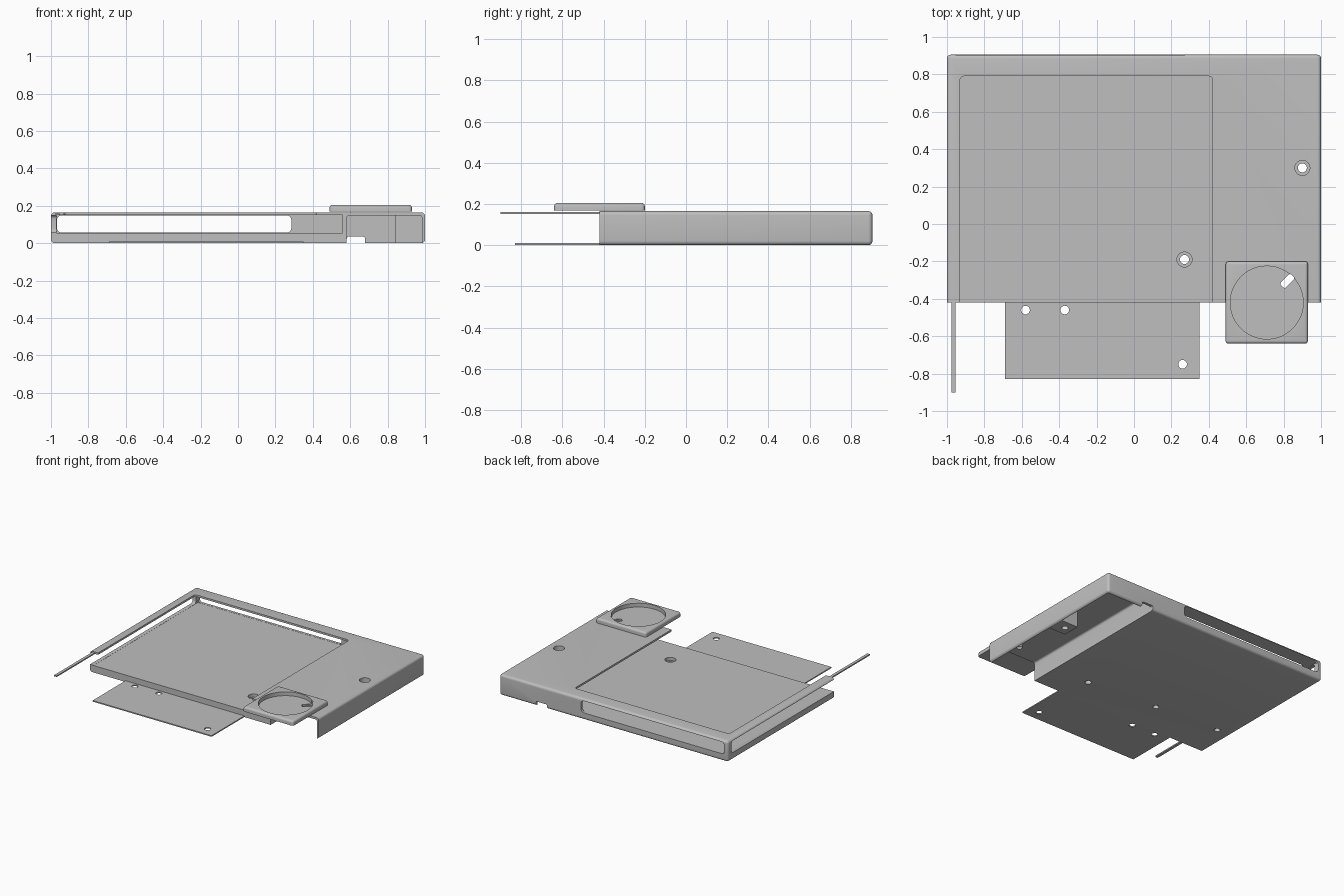
import bpy
import bmesh
import math
from mathutils import Matrix, Vector

cube = bpy.data.objects.get("Cube")
if cube:
    bpy.data.objects.remove(cube)

grey = bpy.data.materials.new("plain grey")
grey.use_nodes = True
grey.diffuse_color = (0.52, 0.52, 0.52, 1)
grey.node_tree.nodes["Principled BSDF"].inputs["Base Color"].default_value = grey.diffuse_color


def add_object(name, bm):
    mesh = bpy.data.meshes.new(name)
    bm.to_mesh(mesh)
    bm.free()
    mesh.materials.append(grey)
    obj = bpy.data.objects.new(name, mesh)
    bpy.context.collection.objects.link(obj)
    return obj


def box(name, x, y, z, radius=0, axes="xyz"):
    """Box from three ranges; edges running along the given axes are rounded."""
    bm = bmesh.new()
    bmesh.ops.create_cube(bm, size=1)
    for v in bm.verts:
        v.co = Vector([r[0] if c < 0 else r[1] for c, r in zip(v.co, (x, y, z))])
    if radius:
        chosen = []
        for e in bm.edges:
            d = e.verts[0].co - e.verts[1].co
            main = max(range(3), key=lambda i: abs(d[i]))
            if "xyz"[main] in axes:
                chosen.append(e)
        bmesh.ops.bevel(bm, geom=chosen, offset=radius, segments=5, profile=0.5, affect="EDGES")
    return add_object(name, bm)


def cylinder(name, x, y, z, radius):
    bm = bmesh.new()
    bmesh.ops.create_cone(bm, cap_ends=True, segments=48, radius1=radius, radius2=radius,
                          depth=z[1] - z[0],
                          matrix=Matrix.Translation((x, y, sum(z) / 2)))
    return add_object(name, bm)


def cut(targets, cutter):
    """Subtract the cutter from each target, then discard it."""
    cutter.hide_render = True
    for target in targets:
        mod = target.modifiers.new("cut", "BOOLEAN")
        mod.operation = "DIFFERENCE"
        mod.solver = "EXACT"
        mod.object = cutter
        bpy.context.view_layer.objects.active = target
        bpy.ops.object.modifier_apply(modifier=mod.name)
    bpy.data.objects.remove(cutter)


FRONT = -0.42
BEYOND = -0.7

# Main case: rounded block, sliced flat at the front
case = box("case", (-1, 1), (BEYOND, 0.905), (0, 0.165), 0.02)
cut([case], box("front_slice", (-2, 2), (-1, FRONT), (-1, 1)))

# Tray space, the opening above it, and the windows behind and beside it
cut([case], box("tray_space", (-0.97, 0.56), (BEYOND, 0.885), (0.055, 0.15)))
cut([case], box("top_opening", (-0.93, 0.42), (BEYOND, 0.79), (0.1, 0.3), 0.02, "z"))
cut([case], box("back_window", (-0.968, 0.285), (0.8, 1.1), (0.056, 0.149), 0.025, "y"))
cut([case], box("side_window", (-1.2, -0.9), (BEYOND, 0.86), (0.056, 0.149), 0.02, "x"))

# Side bay, open below and in front, with a cable notch in the back wall
cut([case], box("side_bay", (0.58, 0.985), (BEYOND, 0.885), (-0.1, 0.148), 0.015, "y"))
cut([case], box("cable_notch", (0.581, 0.68), (0.8, 1.1), (-0.1, 0.035), 0.012, "y"))

# Screw post in the bay
post = box("screw_post", (0.84, 0.986), (0.23, 0.37), (0, 0.15))

# Countersunk screw holes
for x, y, step in ((0.9, 0.3, 0.12), (0.27, -0.19, 0.03)):
    parts = [case, post] if x > 0.5 else [case]
    cut(parts, cylinder("screw_hole", x, y, (-0.1, 0.3), 0.024))
    cut(parts, cylinder("screw_recess", x, y, (step, 0.3), 0.04))

# Blind holes on the underside
for x, y in ((-0.88, -0.12), (-0.33, -0.15)):
    cut([case], cylinder("blind_hole", x, y, (-0.1, 0.04), 0.022))

# Thin mounting plate in front
plate = box("mounting_plate", (-0.69, 0.35), (-0.83, FRONT + 0.001), (0.001, 0.01))
for x, y in ((-0.58, -0.46), (-0.37, -0.46), (0.26, -0.75)):
    cut([plate], cylinder("plate_hole", x, y, (-0.1, 0.1), 0.023))

# Thin rod continuing the left rim
rod = box("side_rod", (-0.977, -0.955), (-0.9, FRONT + 0.01), (0.151, 0.161))

# Square cover with a round recess
cover = box("round_recess_cover", (0.49, 0.93), (-0.64, -0.2), (0.15, 0.205), 0.016)
cut([cover], box("cover_slice", (0, 2), (-1, 1), (0, 0.168)))
cut([cover], cylinder("cover_recess", 0.71, FRONT, (0.175, 0.3), 0.195))

# Slanted slot through cover and case
slot = box("slot", (-0.04, 0.04), (-0.019, 0.019), (-0.05, 0.05), 0.012, "z")
slot.data.transform(Matrix.Translation((0.82, -0.305, 0.17)) @ Matrix.Rotation(math.radians(45), 4, "Z"))
cut([cover, case], slot)

# Smooth the rounded edges, keep the rest sharp
bpy.ops.object.select_all(action="DESELECT")
for obj in (case, post, plate, rod, cover):
    obj.select_set(True)
bpy.context.view_layer.objects.active = case
bpy.ops.object.shade_smooth_by_angle(angle=math.radians(30))
